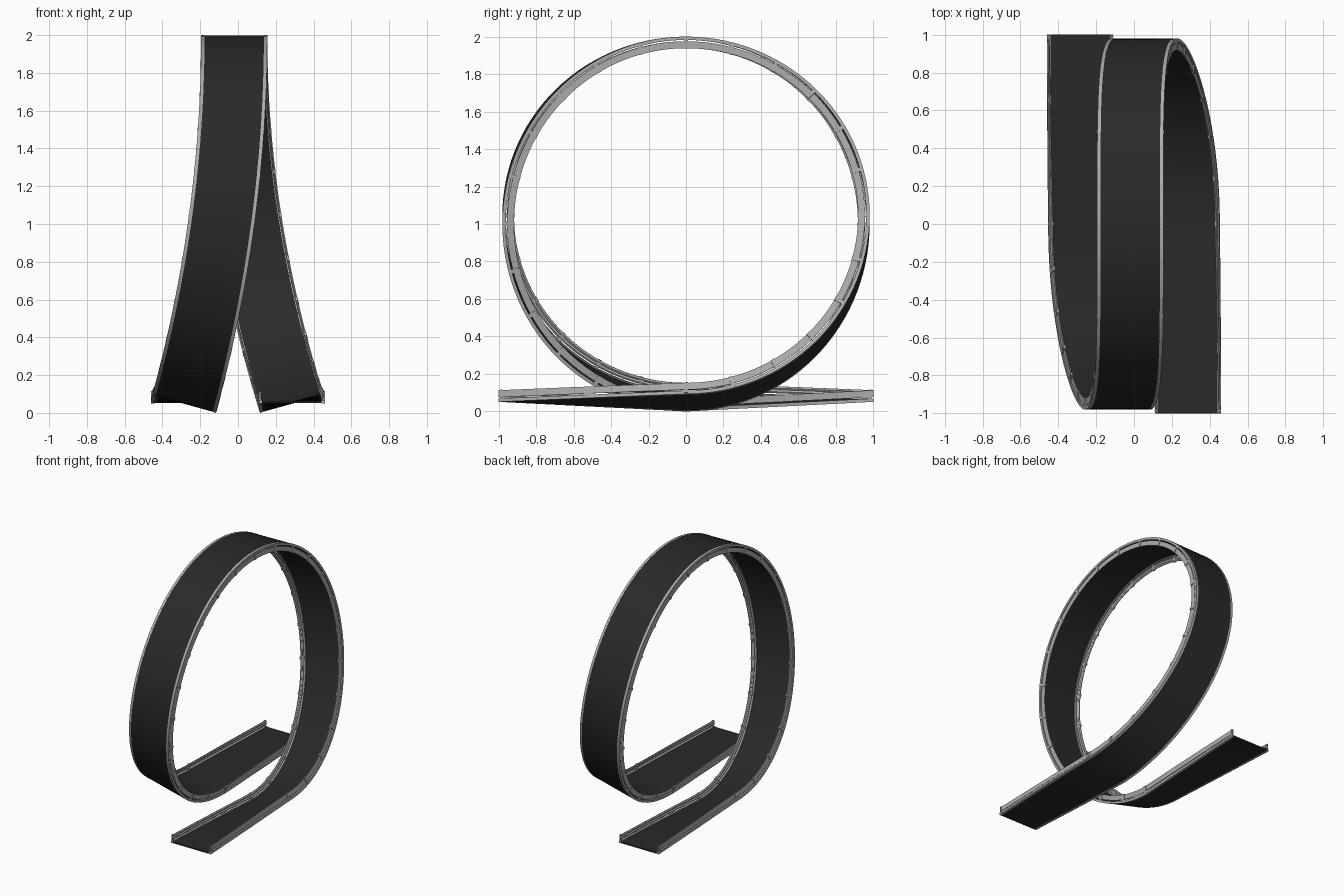
import bpy, bmesh, math
from mathutils import Vector

if "Cube" in bpy.data.objects:
    bpy.data.objects.remove(bpy.data.objects["Cube"])

HALF = 0.175          # half width of the track
R_Y, R_Z = 0.98, 0.9765
BASE = 0.047          # height of the centre line at the bottom
BANK = math.radians(15.5)


def centre(t):
    """Centre line: t in -1..0 entry, 0..1 loop, 1..2 exit."""
    if t <= 0 or t >= 1:
        side = 1 if t <= 0 else -1
        y = t if t <= 0 else t - 1
        return Vector((0.285 * side, y, BASE + 0.004 * abs(y)))
    phi = 2 * math.pi * t
    u = (1 + math.cos(phi)) / 2
    side = 1 if t < 0.5 else -1
    x = 0.285 * side * u * u - 0.02 * (1 - u * u)
    return Vector((x, R_Y * math.sin(phi), BASE + R_Z * (1 - math.cos(phi))))


def bank(t):
    side = 1 if t < 0.5 else -1
    if t <= 0 or t >= 1:
        return side * BANK * (1 - (abs(t) if t <= 0 else t - 1))
    u = (1 + math.cos(2 * math.pi * t)) / 2
    return side * BANK * u * (u - 0.5) / 0.5


def frame(t):
    c = centre(t)
    e = 1e-3
    tan = (centre(min(t + e, 2)) - centre(max(t - e, -1))).normalized()
    if t <= 0 or t >= 1:
        tan = Vector((0, 1, 0))
    lat = Vector((1, 0, 0))
    lat = (lat - tan * lat.dot(tan)).normalized()
    up = lat.cross(tan)
    a = bank(t)
    return (c, tan, lat * math.cos(a) + up * math.sin(a),
            up * math.cos(a) - lat * math.sin(a))


STEPS = ([-1 + i / 12 for i in range(12)] + [i / 120 for i in range(120)]
         + [1 + i / 12 for i in range(13)])


def finish(name, bm, mat=None):
    bmesh.ops.recalc_face_normals(bm, faces=bm.faces)
    me = bpy.data.meshes.new(name)
    bm.to_mesh(me)
    bm.free()
    ob = bpy.data.objects.new(name, me)
    bpy.context.collection.objects.link(ob)
    if mat:
        me.materials.append(mat)
    bpy.context.view_layer.objects.active = ob
    ob.select_set(True)
    bpy.ops.object.shade_smooth_by_angle(angle=math.radians(30))
    ob.select_set(False)


def sweep(name, profile, mat=None):
    """Sweep a closed (sideways, up) profile along the whole track."""
    bm = bmesh.new()
    rings = []
    for t in STEPS:
        c, _, lat, up = frame(t)
        rings.append([bm.verts.new(c + lat * x + up * h) for x, h in profile])
    n = len(profile)
    for a, b in zip(rings, rings[1:]):
        for i in range(n):
            j = (i + 1) % n
            bm.faces.new((a[i], a[j], b[j], b[i]))
    bm.faces.new(rings[0])
    bm.faces.new(rings[-1][::-1])
    finish(name, bm, mat)


def rect(x0, x1, h0, h1):
    return [(x0, h0), (x1, h0), (x1, h1), (x0, h1)]


asphalt = bpy.data.materials.new("asphalt")
asphalt.diffuse_color = (0.022, 0.022, 0.022, 1)
asphalt.use_nodes = True
asphalt.node_tree.nodes["Principled BSDF"].inputs["Base Color"].default_value = asphalt.diffuse_color
steel = bpy.data.materials.new("steel")
steel.diffuse_color = (0.42, 0.42, 0.42, 1)
steel.use_nodes = True
steel.node_tree.nodes["Principled BSDF"].inputs["Base Color"].default_value = steel.diffuse_color

# Road deck
sweep("road", rect(-HALF + 0.017, HALF - 0.017, 0.001, 0.012), asphalt)

for s, label in ((-1, "left"), (1, "right")):
    # Edge beam along the deck
    sweep(label + "_edge_beam",
          rect(s * (HALF - 0.018), s * HALF, 0, 0.018), steel)
    # Guard rail with a shallow ridge facing the road
    prof = [(HALF - 0.004, 0.025), (HALF - 0.004, 0.062),
            (HALF - 0.009, 0.062), (HALF - 0.014, 0.053),
            (HALF - 0.009, 0.044), (HALF - 0.014, 0.034),
            (HALF - 0.009, 0.025)]
    sweep(label + "_guard_rail", [(s * x, h) for x, h in prof], steel)
    # Posts every 15 degrees round the loop, and at the track ends
    bm = bmesh.new()
    for t in [i / 24 for i in range(25)] + [-0.985, 1.985]:
        c, tan, lat, up = frame(t)
        w = 0.011 if 0 <= t <= 1 else 0.006
        layers = [[bm.verts.new(c + lat * s * x + up * h + tan * d)
                   for x, h in rect(HALF - 0.012, HALF + 0.001, 0.006, 0.064)]
                  for d in (-w, w)]
        a, b = layers
        for i in range(4):
            j = (i + 1) % 4
            bm.faces.new((a[i], a[j], b[j], b[i]))
        bm.faces.new(a)
        bm.faces.new(b[::-1])
    finish(label + "_posts", bm, steel)
